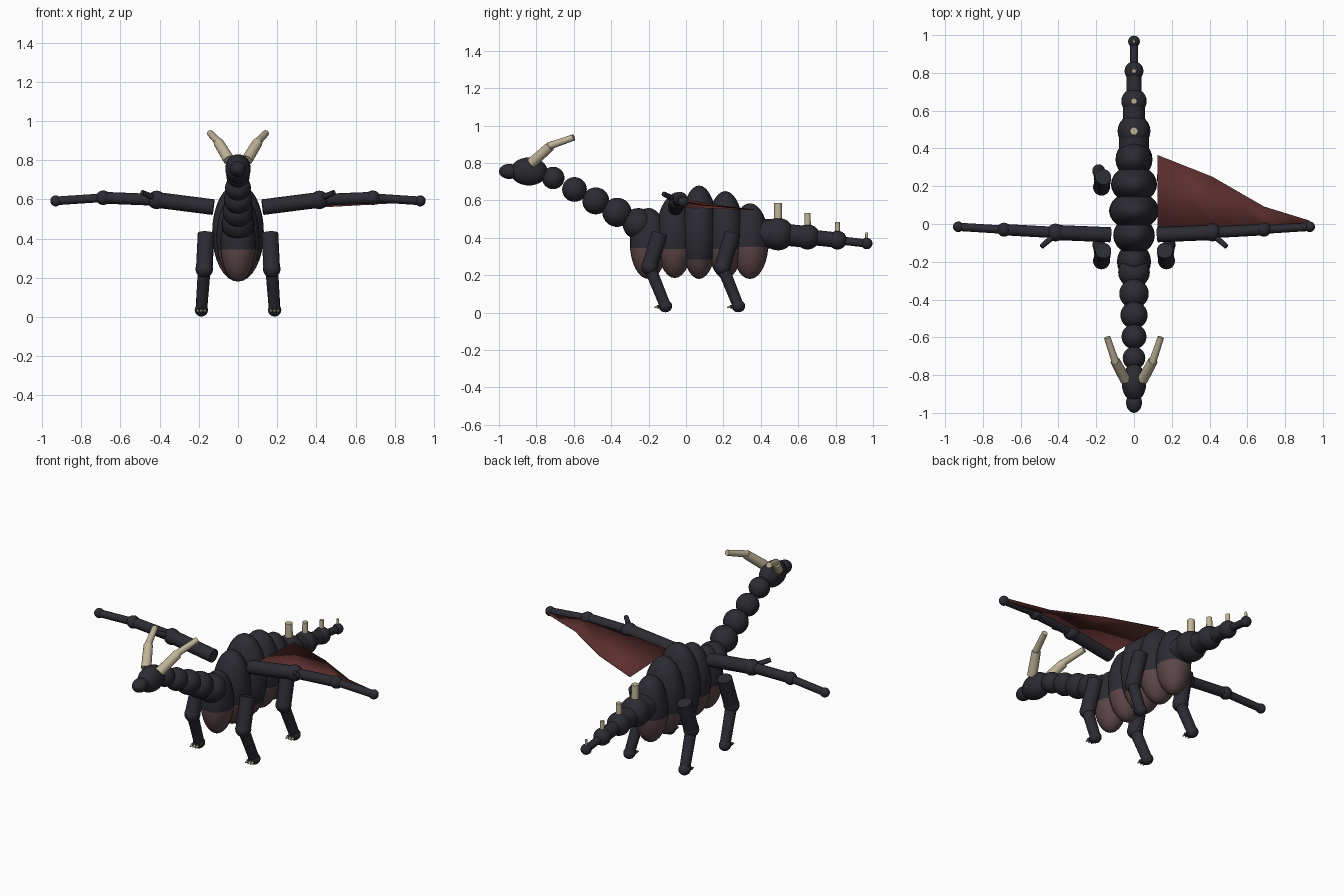
import bpy, bmesh
from mathutils import Vector, Matrix

cube = bpy.data.objects.get("Cube")
if cube:
    bpy.data.objects.remove(cube, do_unlink=True)


def material(name, rgb):
    m = bpy.data.materials.new(name)
    m.use_nodes = True
    m.diffuse_color = (*rgb, 1)
    bsdf = m.node_tree.nodes["Principled BSDF"]
    bsdf.inputs["Base Color"].default_value = (*rgb, 1)
    bsdf.inputs["Roughness"].default_value = 0.7
    return m


HIDE = material("charcoal hide", (0.024, 0.024, 0.032))
BELLY = material("dusky belly", (0.105, 0.06, 0.065))
SKIN = material("dark red membrane", (0.11, 0.028, 0.028))
BONE = material("cream horn", (0.53, 0.46, 0.32))


def finish(name, bm, *mats):
    me = bpy.data.meshes.new(name)
    bm.to_mesh(me)
    bm.free()
    for m in mats:
        me.materials.append(m)
    ob = bpy.data.objects.new(name, me)
    bpy.context.collection.objects.link(ob)
    bpy.ops.object.select_all(action="DESELECT")
    ob.select_set(True)
    bpy.context.view_layer.objects.active = ob
    bpy.ops.object.shade_smooth_by_angle(angle=0.6)
    return ob


def ball(name, centre, radii, mat=HIDE, belly=None):
    """Ellipsoid; faces below the belly height take the belly colour."""
    bm = bmesh.new()
    place = Matrix.Translation(centre) @ Matrix.Diagonal((*radii, 1))
    bmesh.ops.create_uvsphere(bm, u_segments=24, v_segments=16, radius=1, matrix=place)
    if belly:
        bmesh.ops.bisect_plane(bm, geom=bm.verts[:] + bm.edges[:] + bm.faces[:],
                               plane_co=(0, 0, belly), plane_no=(0, 0, 1))
        for f in bm.faces:
            f.material_index = int(f.calc_center_median().z < belly)
    return finish(name, bm, mat, BELLY) if belly else finish(name, bm, mat)


def rod(name, a, b, r1, r2=None, mat=HIDE):
    """Round bar from a to b."""
    a, b = Vector(a), Vector(b)
    d = b - a
    place = Matrix.Translation((a + b) / 2) @ d.to_track_quat("Z", "Y").to_matrix().to_4x4()
    bm = bmesh.new()
    bmesh.ops.create_cone(bm, cap_ends=True, segments=16, radius1=r1,
                          radius2=r1 if r2 is None else r2, depth=d.length, matrix=place)
    return finish(name, bm, mat)


# Body: overlapping tall segments (y, x radius, bottom, top, belly line)
for i, (y, rx, low, top, line) in enumerate([
        (-0.2, 0.09, 0.18, 0.56, 0.345), (-0.06, 0.11, 0.185, 0.63, 0.34),
        (0.07, 0.132, 0.18, 0.68, 0.285), (0.21, 0.122, 0.18, 0.65, 0.34),
        (0.342, 0.098, 0.18, 0.585, 0.35)]):
    ball(f"body_segment_{i}", (0, y, (low + top) / 2), (rx, 0.1, (top - low) / 2), belly=line)

# Neck, head and snout
for i in range(5):
    t = i / 4
    r = 0.084 - 0.024 * t
    ball(f"neck_segment_{i}", (0, -0.255 - 0.455 * t, 0.475 + 0.245 * t), (r, r, r))
ball("head", (0, -0.84, 0.755), (0.065, 0.1, 0.075))
ball("snout", (0, -0.945, 0.755), (0.042, 0.055, 0.04))

# Tail: balls joined by bars, each carrying an upright spike
tail = [(0.35, 0.425, 0.08), (0.492, 0.42, 0.087), (0.65, 0.405, 0.067),
        (0.81, 0.388, 0.05), (0.966, 0.37, 0.031)]
for i, (y, z, r) in enumerate(tail[1:]):
    py, pz, pr = tail[i]
    rod(f"tail_link_{i}", (0, py, pz), (0, y, z), r * 0.9 - 0.002 * i)
    ball(f"tail_joint_{i}", (0, y, z), (r, r, r))
    rod(f"tail_spike_{i}", (0, y, z + r * 0.9), (0, y, z + r * 1.92), r * 0.26, r * 0.24, BONE)

# Paired limbs
for side, s in (("left", 1), ("right", -1)):
    def P(x, y, z):
        return (s * x, y, z)

    # Horns in two bent lengths
    rod(f"{side}_horn_base", P(0.045, -0.825, 0.8), P(0.1, -0.725, 0.89), 0.029, 0.026, BONE)
    rod(f"{side}_horn_tip", P(0.097, -0.735, 0.89), P(0.142, -0.6, 0.937), 0.02, 0.017, BONE)

    # Wing arm
    joints = [P(0.125, -0.057, 0.56), P(0.415, -0.045, 0.597),
              P(0.688, -0.03, 0.608), P(0.93, -0.015, 0.592)]
    bars, knobs = (0.04, 0.03, 0.022), (0.047, 0.037, 0.028)
    for i in range(3):
        rod(f"{side}_wing_bone_{i}", joints[i], joints[i + 1], bars[i])
        ball(f"{side}_wing_joint_{i}", joints[i + 1], [knobs[i]] * 3)
    rod(f"{side}_wing_thumb", P(0.41, -0.05, 0.6), P(0.49, -0.12, 0.635), 0.017, 0.013)

    # Legs with bent knees and clawed feet
    for end, y in (("front", -0.145), ("rear", 0.245)):
        n = f"{side}_{end}"
        hip, knee, foot = P(0.163, y + 0.005, 0.425), P(0.172, y - 0.05, 0.245), P(0.187, y + 0.035, 0.035)
        rod(n + "_thigh", hip, knee, 0.043)
        ball(n + "_knee", knee, [0.045] * 3)
        rod(n + "_shin", knee, foot, 0.033, 0.03)
        ball(n + "_foot", foot, (0.034, 0.036, 0.033))
        for k in (-1, 0, 1):
            x = 0.187 + k * 0.018
            rod(f"{n}_toe_{k + 1}", P(0.187, y + 0.03, 0.034), P(x, y - 0.008, 0.031), 0.012, 0.01)
            rod(f"{n}_claw_{k + 1}", P(x, y - 0.006, 0.031), P(x, y - 0.025, 0.028), 0.008, 0.003, BONE)

# Left wing membrane: panels between the arm and the trailing points
lead = [(0.125, -0.03, 0.565), (0.415, -0.03, 0.597), (0.688, -0.02, 0.608), (0.93, -0.015, 0.592)]
trail = [(0.125, 0.365, 0.55), (0.415, 0.25, 0.56), (0.688, 0.092, 0.575), (0.93, 0.018, 0.59)]
bm = bmesh.new()
a, b = ([bm.verts.new(p) for p in row] for row in (lead, trail))
for i in range(3):
    bm.faces.new((a[i], a[i + 1], b[i]))
    bm.faces.new((a[i + 1], b[i + 1], b[i]))
wing = finish("left_wing_membrane", bm, SKIN)
solid = wing.modifiers.new("thickness", "SOLIDIFY")
solid.thickness = 0.004
solid.offset = 0
